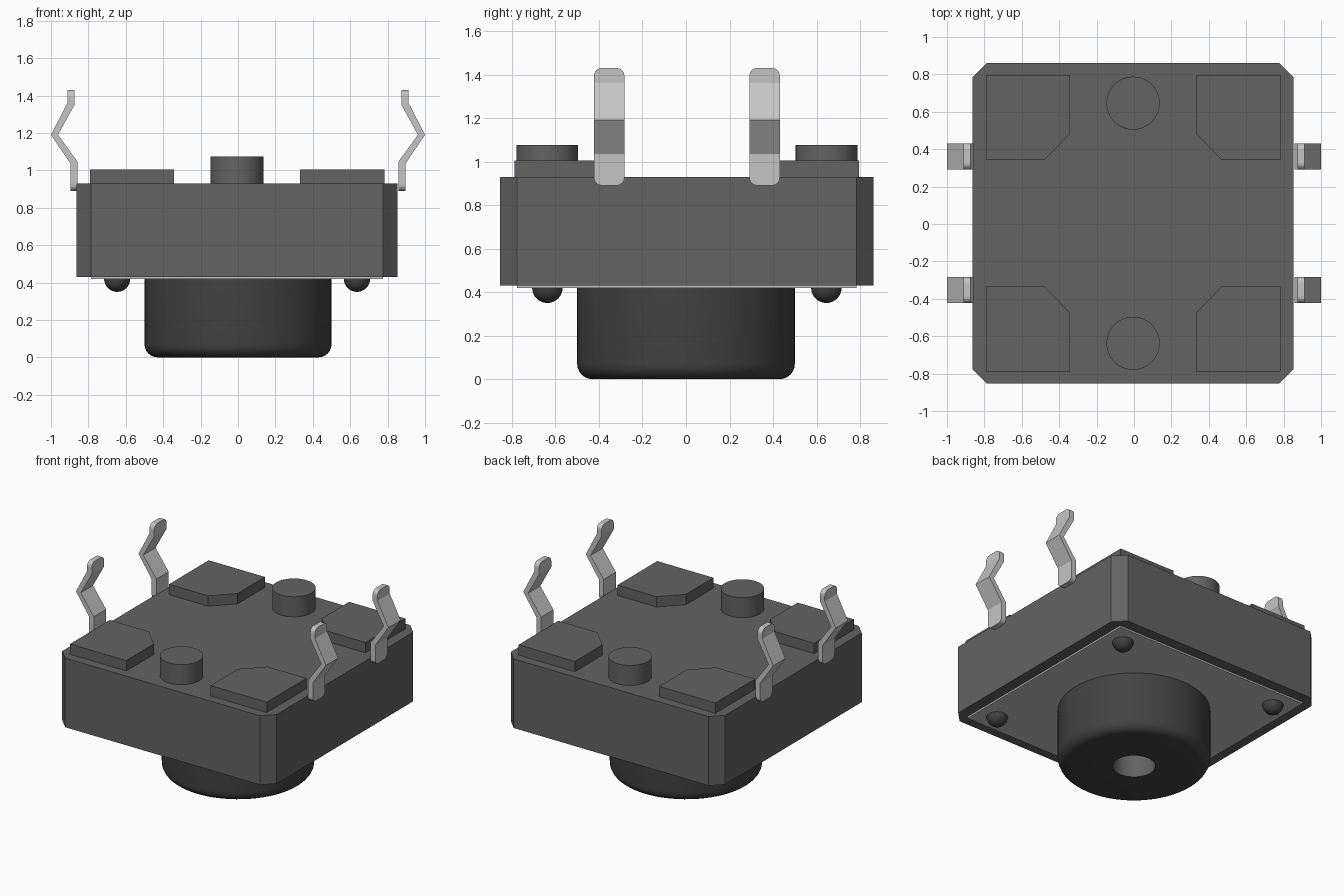
import bpy, bmesh
from math import sin, cos, pi, radians
from mathutils import Vector

cube = bpy.data.objects.get("Cube")
if cube:
    bpy.data.objects.remove(cube, do_unlink=True)

CX, CY = -0.005, 0.004      # body centre


def material(name, r, g, b):
    m = bpy.data.materials.new(name)
    m.use_nodes = True
    m.diffuse_color = (r, g, b, 1)
    bsdf = next(n for n in m.node_tree.nodes if n.type == 'BSDF_PRINCIPLED')
    bsdf.inputs["Base Color"].default_value = (r, g, b, 1)
    return m


GREY = material("housing grey", 0.125, 0.125, 0.125)
BLACK = material("button black", 0.055, 0.055, 0.055)
METAL = material("pale metal", 0.56, 0.56, 0.56)


def finish(name, bm, mats, smooth=False):
    bmesh.ops.recalc_face_normals(bm, faces=bm.faces)
    mesh = bpy.data.meshes.new(name)
    bm.to_mesh(mesh)
    bm.free()
    obj = bpy.data.objects.new(name, mesh)
    bpy.context.collection.objects.link(obj)
    for m in mats:
        mesh.materials.append(m)
    if smooth:
        bpy.ops.object.select_all(action='DESELECT')
        obj.select_set(True)
        bpy.context.view_layer.objects.active = obj
        bpy.ops.object.shade_smooth_by_angle(angle=radians(35))
    return obj


def extruded(points, offset):
    """Closed outline of 3D points pushed along an offset."""
    bm = bmesh.new()
    face = bm.faces.new([bm.verts.new(p) for p in points])
    res = bmesh.ops.extrude_face_region(bm, geom=[face])
    verts = [g for g in res["geom"] if isinstance(g, bmesh.types.BMVert)]
    bmesh.ops.translate(bm, verts=verts, vec=Vector(offset))
    return bm


def lathe(profile, x=0, y=0, steps=64):
    """Spin a (radius, height) profile round a vertical axis."""
    bm = bmesh.new()
    verts = [bm.verts.new((x + r, y, z)) for r, z in profile]
    edges = [bm.edges.new(pair) for pair in zip(verts, verts[1:])]
    bmesh.ops.spin(bm, geom=verts + edges, cent=(x, y, 0), axis=(0, 0, 1),
                   angle=2 * pi, steps=steps)
    bmesh.ops.remove_doubles(bm, verts=bm.verts, dist=0.0001)
    return bm


# Housing with cut corners
h, c = 0.858, 0.078
corner = h - c
outline = [(-corner, -h), (corner, -h), (h, -corner), (h, corner),
           (corner, h), (-corner, h), (-h, corner), (-h, -corner)]
finish("housing", extruded([(CX + x, CY + y, 0.43) for x, y in outline],
                           (0, 0, 0.5)), [GREY])

# Metal cover plate under the housing
p = 0.78
finish("cover_plate",
       extruded([(CX + x, CY + y, 0.418) for x, y in
                 ((-p, -p), (p, -p), (p, p), (-p, p))], (0, 0, 0.013)), [METAL])

# Round button with a rolled edge and a central recess
fillet = [(0.43 + 0.07 * sin(a), 0.07 - 0.07 * cos(a))
          for a in [i * pi / 12 for i in range(7)]]
bm = lathe([(0, 0.25), (0.14, 0.25), (0.14, 0)] + fillet
           + [(0.5, 0.42), (0, 0.42)])
for f in bm.faces:
    inside = all(v.co.xy.length < 0.15 for v in f.verts)
    f.material_index = int(inside and f.calc_center_median().z < 0.3)
finish("button", bm, [BLACK, GREY], True)

for sx, side in ((-1, "right"), (1, "left")):
    for sy, end in ((-1, "front"), (1, "back")):
        tag = f"{end}_{side}"

        # Raised corner pad with its inner corner cut off
        pad = [(0.475, 0.338), (0.787, 0.338), (0.787, 0.792),
               (0.337, 0.792), (0.337, 0.478)]
        finish(f"pad_{tag}",
               extruded([(CX + sx * x, CY + sy * y, 0.925) for x, y in pad],
                        (0, 0, 0.08)), [GREY])

        # Domed rivet on the cover plate
        arc = [(0.07 * sin(a), 0.42 - 0.07 * cos(a))
               for a in [i * pi / 16 for i in range(9)]]
        finish(f"rivet_{tag}", lathe(arc + [(0, 0.42)], CX + sx * 0.641,
                                     CY + sy * 0.641, 32), [BLACK], True)

        # Kinked metal leg with rounded ends
        leg = [(0.857, 0.89), (0.895, 0.89), (0.895, 1.035), (1.0, 1.19),
               (0.912, 1.36), (0.912, 1.43), (0.874, 1.43), (0.874, 1.35),
               (0.962, 1.19), (0.857, 1.045)]
        y0 = CY + sy * 0.357 - 0.07
        bm = extruded([(sx * x, y0, z) for x, z in leg], (0, 0.14, 0))
        ends = []
        for e in bm.edges:
            a, b = (v.co for v in e.verts)
            if abs(a.z - b.z) < 0.001 and abs(a.y - b.y) < 0.001 \
                    and (a.z < 0.9 or a.z > 1.42):
                ends.append(e)
        bmesh.ops.bevel(bm, geom=ends, offset=0.035, segments=4,
                        profile=0.5, affect='EDGES')
        finish(f"leg_{tag}", bm, [METAL])

# Locating pegs on top
for sy, end in ((-1, "front"), (1, "back")):
    finish(f"peg_{end}",
           lathe([(0, 0.92), (0.142, 0.92), (0.142, 1.075), (0, 1.075)],
                 CX, CY + sy * 0.642, 48), [GREY], True)
